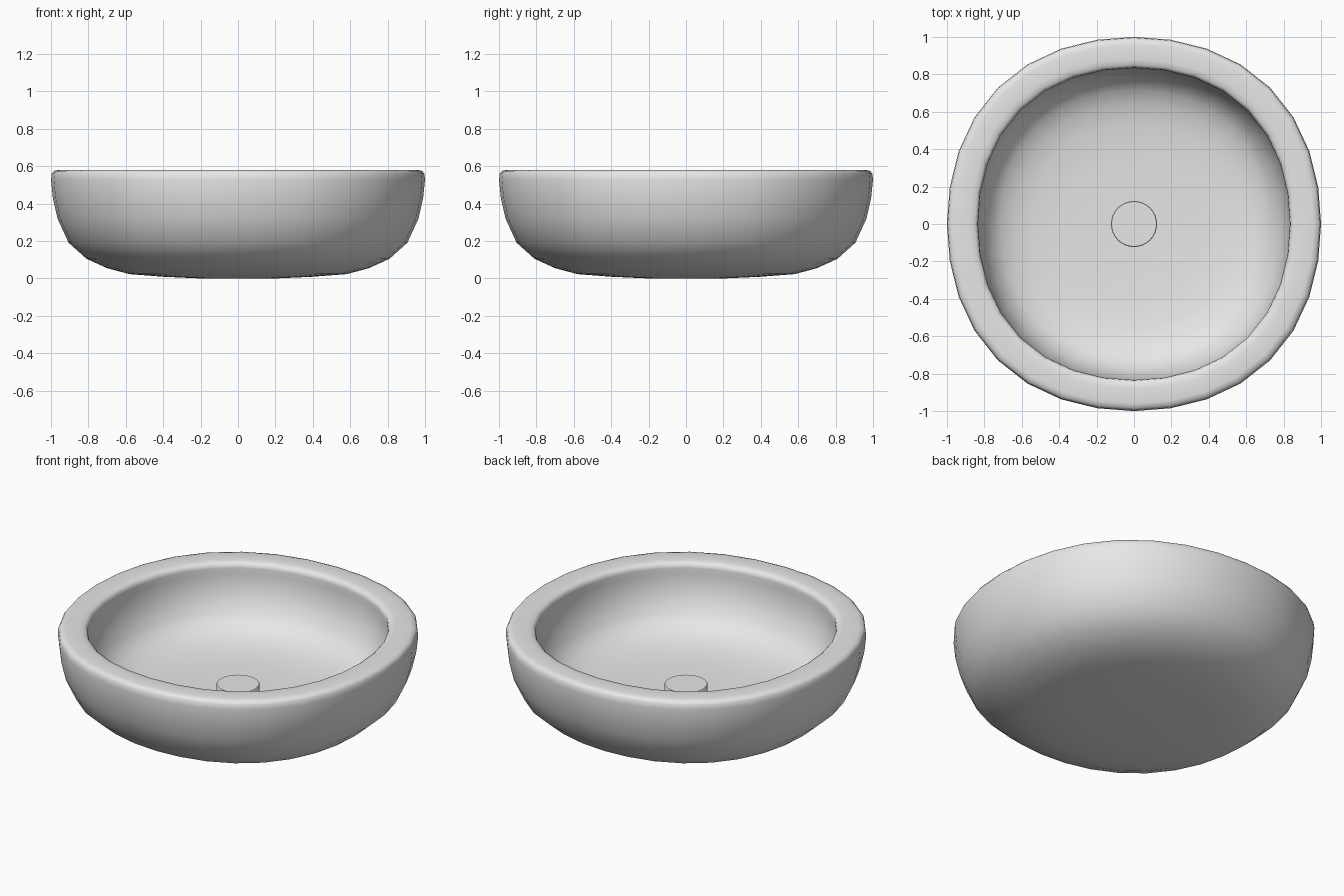
import bpy
import bmesh
from math import sin, cos, pi, radians

cube = bpy.data.objects.get("Cube")
if cube:
    bpy.data.objects.remove(cube, do_unlink=True)

SIDES = 32

grey = bpy.data.materials.new("ceramic grey")
grey.use_nodes = True
grey.diffuse_color = (0.8, 0.8, 0.8, 1)
grey.node_tree.nodes["Principled BSDF"].inputs["Base Color"].default_value = (0.8, 0.8, 0.8, 1)


def lathe(name, profile, sides, bulge=0.0):
    """Revolve (radius, height) points; bulge pushes the diagonals outward. Ends are capped."""
    bm = bmesh.new()
    rings = []
    for radius, height in profile:
        ring = []
        for i in range(sides):
            a = 2 * pi * i / sides
            r = radius * (1 + bulge * sin(2 * a) ** 2)
            ring.append(bm.verts.new((r * cos(a), r * sin(a), height)))
        rings.append(ring)
    for low, high in zip(rings, rings[1:]):
        for i in range(sides):
            j = (i + 1) % sides
            bm.faces.new((low[i], low[j], high[j], high[i]))
    bm.faces.new(rings[0])
    bm.faces.new(rings[-1])
    bmesh.ops.recalc_face_normals(bm, faces=bm.faces)
    mesh = bpy.data.meshes.new(name)
    bm.to_mesh(mesh)
    bm.free()
    obj = bpy.data.objects.new(name, mesh)
    bpy.context.collection.objects.link(obj)
    mesh.materials.append(grey)
    bpy.ops.object.select_all(action="DESELECT")
    obj.select_set(True)
    bpy.context.view_layer.objects.active = obj
    bpy.ops.object.shade_smooth_by_angle(angle=radians(50))
    return obj


# Basin: underside, outer wall, rounded rim, inner wall, floor
outside = [(0.2, 0), (0.4, 0.009), (0.58, 0.023), (0.7, 0.055), (0.81, 0.105),
           (0.905, 0.19), (0.965, 0.32), (0.99, 0.43), (1, 0.53)]
rim = [(0.996, 0.56), (0.985, 0.575), (0.96, 0.58), (0.88, 0.58),
       (0.852, 0.576), (0.838, 0.565), (0.834, 0.545)]
inside = [(0.836, 0.51), (0.825, 0.42), (0.78, 0.295), (0.715, 0.235),
          (0.64, 0.202), (0.545, 0.178), (0.38, 0.166), (0.18, 0.16)]
lathe("basin", outside + rim + inside, SIDES, 0.03)

# Drain cover standing on the floor
lathe("drain_cover", [(0.123, 0.15), (0.123, 0.214), (0.12, 0.218)], SIDES)
